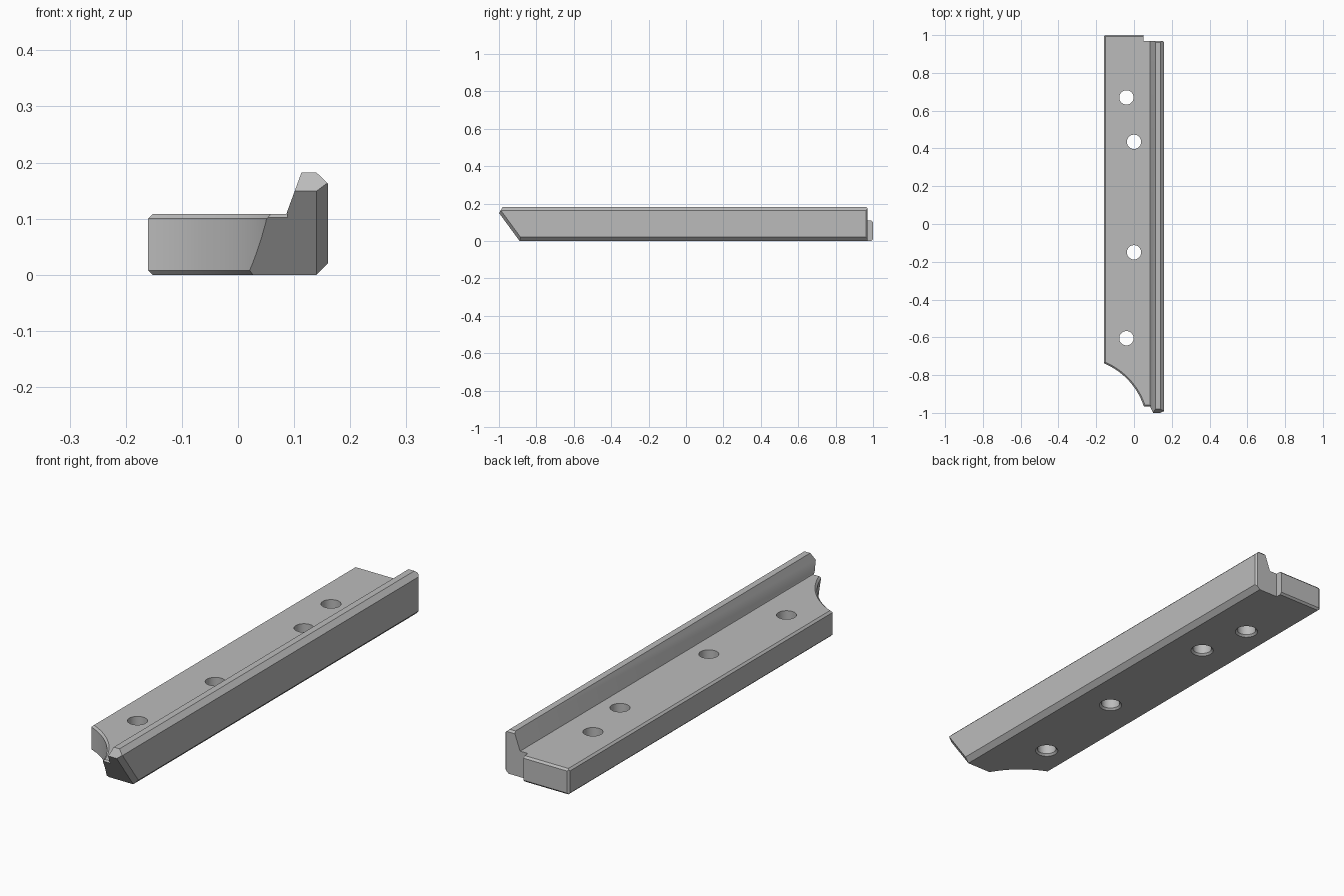
import bpy, bmesh, math
from mathutils import Vector, Matrix

cube = bpy.data.objects.get("Cube")
if cube:
    bpy.data.objects.remove(cube, do_unlink=True)

grey = bpy.data.materials.new("plain grey")
grey.use_nodes = True
colour = (0.5, 0.5, 0.5, 1)
grey.diffuse_color = colour
grey.node_tree.nodes["Principled BSDF"].inputs["Base Color"].default_value = colour


def make_object(name, bm):
    bmesh.ops.recalc_face_normals(bm, faces=bm.faces)
    mesh = bpy.data.meshes.new(name)
    bm.to_mesh(mesh)
    bm.free()
    mesh.materials.append(grey)
    obj = bpy.data.objects.new(name, mesh)
    bpy.context.collection.objects.link(obj)
    return obj


def slice_off(bm, point, normal):
    """Cut away everything on the normal side and cap the opening."""
    geom = bm.verts[:] + bm.edges[:] + bm.faces[:]
    cut = bmesh.ops.bisect_plane(bm, geom=geom, plane_co=point, plane_no=normal,
                                 clear_outer=True, dist=1e-6)
    edges = [e for e in cut["geom_cut"] if isinstance(e, bmesh.types.BMEdge)]
    bmesh.ops.contextual_create(bm, geom=edges)


def box_cutter(name, centre, size, tilt=0):
    bm = bmesh.new()
    bmesh.ops.create_cube(bm, size=1, matrix=Matrix.Translation(centre)
                          @ Matrix.Rotation(tilt, 4, "X") @ Matrix.Diagonal((*size, 1)))
    return make_object(name, bm)


def turned_cutter(name, x, y, profile, segments):
    """Solid of revolution from (radius, height) pairs."""
    bm = bmesh.new()
    rings = []
    for r, z in profile:
        rings.append([bm.verts.new((x + r * math.cos(a), y + r * math.sin(a), z))
                      for a in (math.tau * i / segments for i in range(segments))])
    for low, high in zip(rings, rings[1:]):
        for i in range(segments):
            j = (i + 1) % segments
            bm.faces.new((low[i], low[j], high[j], high[i]))
    bm.faces.new(rings[0][::-1])
    bm.faces.new(rings[-1])
    return make_object(name, bm)


# Long bar with a raised lip, extruded front to back
section = [(-0.16, 0.008), (-0.152, 0), (0.14, 0), (0.16, 0.02), (0.16, 0.163),
           (0.14, 0.182), (0.113, 0.182), (0.086, 0.108), (-0.152, 0.108), (-0.16, 0.1)]
bm = bmesh.new()
end = bm.faces.new([bm.verts.new((x, -1, z)) for x, z in section])
grown = bmesh.ops.extrude_face_region(bm, geom=[end])["geom"]
bmesh.ops.translate(bm, vec=(0, 2, 0),
                    verts=[v for v in grown if isinstance(v, bmesh.types.BMVert)])
if not end.is_valid or all(len(e.link_faces) < 2 for e in end.edges):
    bm.faces.new([v for v in bm.verts if v.co.y < 0])
bmesh.ops.recalc_face_normals(bm, faces=bm.faces)

# Slanted nose with chamfered top and side, then small back chamfers
down_slope = Vector((0, 0.11, -0.15))
slice_off(bm, (0, -1, 0.15), (0, -0.15, -0.11))
slice_off(bm, (0, -1, 0.148), (0, -0.034, 0.02))
slice_off(bm, (0.14, -1, 0.15), down_slope.cross(Vector((0.02, 0.02, 0))))
slice_off(bm, (0.16, 0.962, 0), (1, 1, 0))
slice_off(bm, (0, 0.962, 0.182), (0, 1, 1))
slice_off(bm, (-0.152, 1, 0), (-1, 1, 0))
slice_off(bm, (0, 1, 0.008), (0, 1, -1))
rail = make_object("rail", bm)

# Back notch, edge chamfers and the curved front corner
half = 0.05 / math.sqrt(2)
cutters = [
    box_cutter("notch_cutter", (0.25, 1.07, 0.1), (0.4, 0.2, 0.5)),
    box_cutter("tongue_chamfer_cutter", (-0.125, 0.996 + half, 0.104 + half),
               (0.35, 0.1, 0.1), math.radians(45)),
    box_cutter("ledge_chamfer_cutter", (0.029, -0.962 - half, 0.105 + half),
               (0.118, 0.1, 0.1), math.radians(45)),
    turned_cutter("corner_cutter", -0.3, -1.08,
                  [(0.388, -0.01), (0.37, 0.008), (0.37, 0.1), (0.385, 0.115)], 128),
]

# Screw holes, flared underneath
for x, y in [(-0.04, 0.67), (0, 0.435), (0, -0.15), (-0.04, -0.605)]:
    cutters.append(turned_cutter("hole_cutter", x, y,
                                 [(0.056, -0.01), (0.038, 0.008), (0.038, 0.2)], 32))

bpy.context.view_layer.objects.active = rail
for cutter in cutters:
    cutter.hide_render = True
    mod = rail.modifiers.new(cutter.name, "BOOLEAN")
    mod.operation = "DIFFERENCE"
    mod.solver = "EXACT"
    mod.object = cutter
    bpy.ops.object.modifier_apply(modifier=mod.name)
    bpy.data.objects.remove(cutter, do_unlink=True)

bpy.ops.object.select_all(action="DESELECT")
rail.select_set(True)
bpy.ops.object.shade_smooth_by_angle(angle=math.radians(25))
